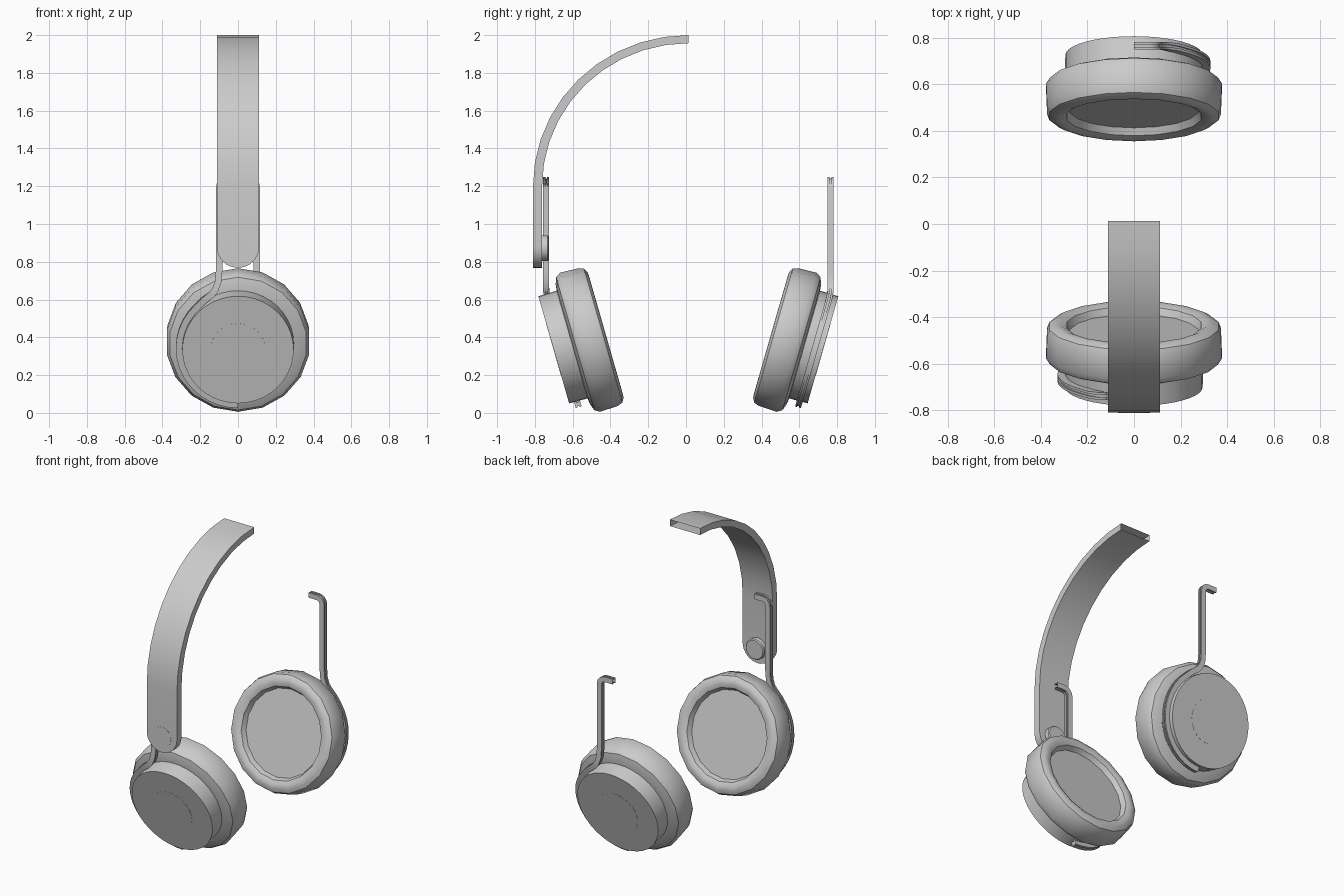
import bpy, bmesh
from math import sin, cos, pi, radians
from mathutils import Vector, Matrix

if "Cube" in bpy.data.objects:
    bpy.data.objects.remove(bpy.data.objects["Cube"])

MID = 0.0125                               # y of the plane between both cups
TILT = radians(16)
AXIS = Vector((0, cos(TILT), sin(TILT)))   # cup axis, pointing inward
UP = Vector((0, -sin(TILT), cos(TILT)))    # up direction within the cup plane
CUP = Vector((0, -0.70, 0.334))            # centre of the outer cup face
CUP_M = Matrix.Translation(CUP) @ Matrix.Rotation(TILT - pi / 2, 4, 'X')
TURN = (Matrix.Translation((0, MID, 0)) @ Matrix.Rotation(pi, 4, 'Z')
        @ Matrix.Translation((0, -MID, 0)))


def finish(bm, name, angle=35):
    bmesh.ops.remove_doubles(bm, verts=bm.verts, dist=1e-5)
    bmesh.ops.recalc_face_normals(bm, faces=bm.faces)
    me = bpy.data.meshes.new(name)
    bm.to_mesh(me)
    bm.free()
    ob = bpy.data.objects.new(name, me)
    bpy.context.collection.objects.link(ob)
    bpy.ops.object.select_all(action='DESELECT')
    bpy.context.view_layer.objects.active = ob
    ob.select_set(True)
    bpy.ops.object.shade_smooth_by_angle(angle=radians(angle))
    return ob


def skin(bm, rings, closed=True):
    """Join successive rings of points with quads."""
    vs = [[bm.verts.new(p) for p in ring] for ring in rings]
    n = len(vs[0])
    for a, b in zip(vs, vs[1:]):
        for i in range(n if closed else n - 1):
            j = (i + 1) % n
            bm.faces.new((a[i], a[j], b[j], b[i]))
    return vs


def lathe(name, profile, sides, matrix, cap_start=True, cap_end=True):
    """Turn (height, radius) points about local z."""
    bm = bmesh.new()
    ang = [pi / 2 + 2 * pi * i / sides for i in range(sides)]
    vs = skin(bm, [[Vector((r * cos(t), r * sin(t), h)) for t in ang] for h, r in profile])
    if cap_start:
        bm.faces.new(vs[0])
    if cap_end:
        bm.faces.new(vs[-1])
    bm.transform(matrix)
    return finish(bm, name)


def yoke(name, matrix):
    """Half fork: hooked top, straight stem, flare, then an arc round the cup."""
    bend, depth = 0.295, 0.043
    top, sx, f = 0.897, 0.10, 0.04
    path = [(0, top), (sx - f, top)]
    path += [(sx - f + f * sin(t), top - f + f * cos(t)) for t in (pi / 8, pi / 4, 3 * pi / 8, pi / 2)]
    path += [(sx, 0.42), (0.105, 0.36), (0.12, 0.318), (0.138, bend), (0.185, 0.258)]
    path += [(0.312 * cos(radians(d)), 0.312 * sin(radians(d))) for d in range(45, -91, -9)]
    base = CUP + AXIS * depth
    knee = base + UP * bend
    w, t, g, d = 0.017, 0.016, 0.005, 0.007
    # grooved bar section: (in-plane offset, depth offset)
    section = [(w, -t), (w, -g), (w - d, -g), (w - d, g), (w, g), (w, t),
               (-w, t), (-w, g), (d - w, g), (d - w, -g), (-w, -g), (-w, -t)]
    rings = []
    for i, (x, h) in enumerate(path):
        p, q = path[max(i - 1, 0)], path[min(i + 1, len(path) - 1)]
        tan = Vector((q[0] - p[0], q[1] - p[1])).normalized()
        ring = []
        for s, o in section:
            px, ph = x - tan.y * s, h + tan.x * s
            if ph > bend:
                pos = knee + Vector((0, o, ph - bend))
            else:
                pos = base + UP * ph + AXIS * o
            ring.append(Vector((-px, pos.y, pos.z)))
        rings.append(ring)
    bm = bmesh.new()
    vs = skin(bm, rings)
    bm.faces.new(vs[-1])
    bm.transform(matrix)
    return finish(bm, name)


# Both ear cups with their forks (second set turned half way round)
for side, m in (("left", Matrix()), ("right", TURN)):
    lathe(side + "_cup_shell", [(0, 0.295), (0.13, 0.297)], 40, m @ CUP_M, cap_end=False)
    lathe(side + "_cup_cap", [(-0.001, 0.145), (0.01, 0.145)], 32, m @ CUP_M)
    lathe(side + "_ear_cushion",
          [(0.10, 0.29), (0.105, 0.33), (0.118, 0.366), (0.145, 0.383), (0.245, 0.379),
           (0.272, 0.369), (0.286, 0.345), (0.287, 0.318), (0.276, 0.293), (0.245, 0.278)],
          18, m @ CUP_M, cap_start=False)
    yoke(side + "_yoke", m)

# Half headband: rounded lower end, straight side, quarter arc to the top
W, TH, ZC, ZEND = 0.112, 0.048, 1.2, 0.88
RY, RZ = 0.8225, 0.80
rows = []
for i in range(9):
    t = pi / 2 * i / 8
    z = ZEND - W * cos(t)
    rows.append((max(W * sin(t), 1e-7), (MID - RY, z), (MID - RY + TH, z)))
for i in range(11):
    t = pi / 2 * i / 10
    c, s = cos(t), sin(t)
    rows.append((W, (MID - RY * c, ZC + RZ * s),
                 (MID - (RY - TH) * c, ZC + (RZ - TH + 0.005) * s)))
bm = bmesh.new()
skin(bm, [[Vector((-w, *o)), Vector((w, *o)), Vector((w, *n)), Vector((-w, *n))]
          for w, o, n in rows])
finish(bm, "headband")

# Pivot pin through the lower end of the band
pin = Matrix.Translation((0, MID - RY - 0.001, 0.872)) @ Matrix.Rotation(-pi / 2, 4, 'X')
lathe("pivot_pin", [(0, 0.068), (0.078, 0.068), (0.084, 0.062)], 24, pin)
